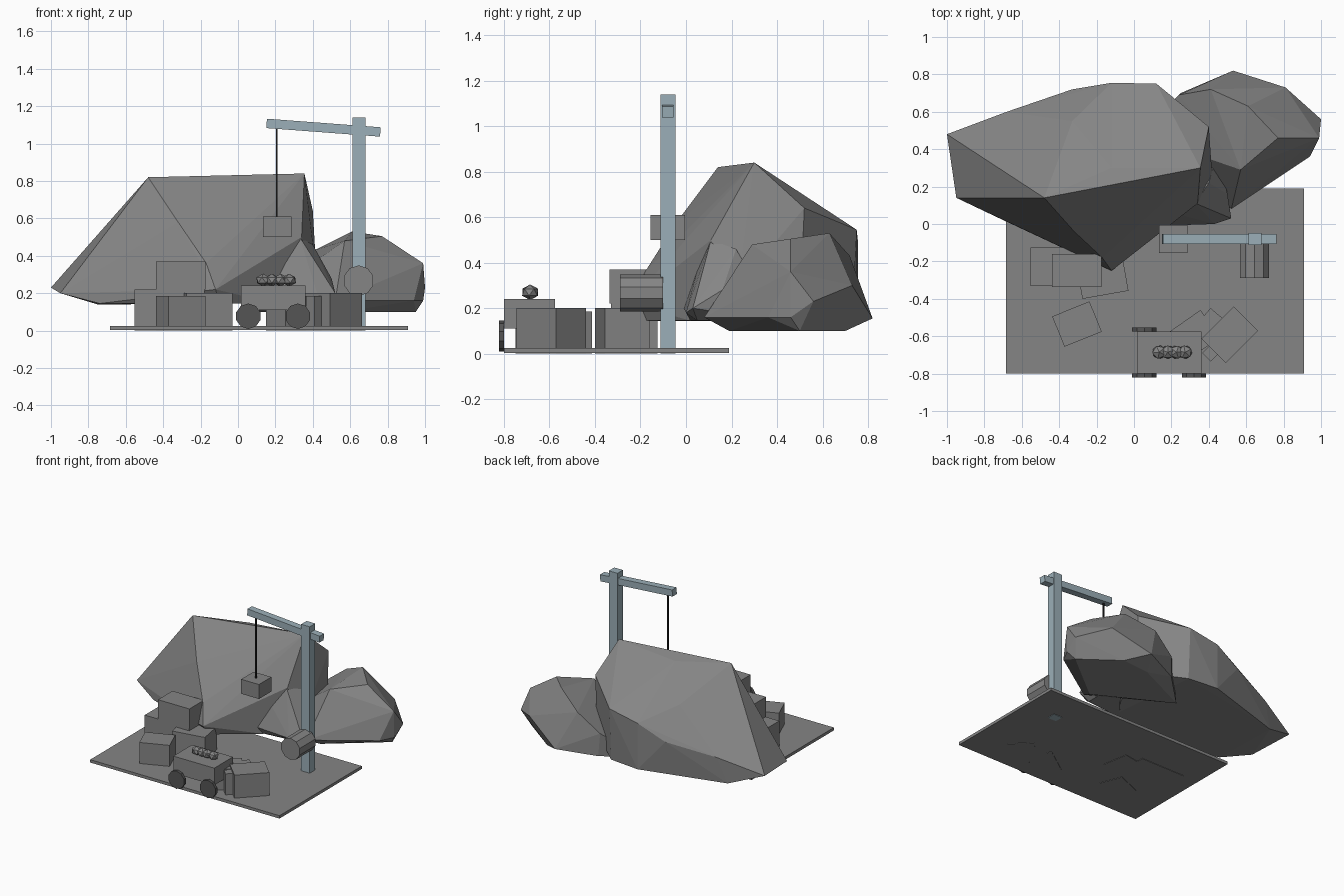
import bpy
import bmesh
import math
import random
from mathutils import Matrix, Vector

random.seed(4)
default_cube = bpy.data.objects.get("Cube")
if default_cube:
    bpy.data.objects.remove(default_cube, do_unlink=True)


def make_material(name, red, green, blue):
    material = bpy.data.materials.new(name)
    material.use_nodes = True
    colour = (red, green, blue, 1)
    material.diffuse_color = colour
    shader = material.node_tree.nodes["Principled BSDF"]
    shader.inputs["Base Color"].default_value = colour
    shader.inputs["Roughness"].default_value = 0.9
    return material


stone = make_material("stone grey", 0.235, 0.235, 0.235)
steel = make_material("blue grey steel", 0.33, 0.43, 0.48)
iron = make_material("dark iron", 0.09, 0.09, 0.09)
cable = make_material("black cable", 0.02, 0.02, 0.02)


def finish(name, mesh_builder, material):
    """Turn a bmesh into a flat-shaded object."""
    bmesh.ops.recalc_face_normals(mesh_builder, faces=mesh_builder.faces)
    mesh = bpy.data.meshes.new(name)
    mesh_builder.to_mesh(mesh)
    mesh_builder.free()
    mesh.materials.append(material)
    obj = bpy.data.objects.new(name, mesh)
    bpy.context.scene.collection.objects.link(obj)
    return obj


def box(name, centre, size, material=stone, turn=0, axis="Z"):
    builder = bmesh.new()
    matrix = (Matrix.Translation(centre)
              @ Matrix.Rotation(math.radians(turn), 4, axis)
              @ Matrix.Diagonal((*size, 1)))
    bmesh.ops.create_cube(builder, size=1, matrix=matrix)
    return finish(name, builder, material)


def drum(name, centre, radius, length, material, sides=10):
    """Cylinder lying along y."""
    builder = bmesh.new()
    matrix = Matrix.Translation(centre) @ Matrix.Rotation(math.pi / 2, 4, "X")
    bmesh.ops.create_cone(builder, cap_ends=True, segments=sides, radius1=radius,
                          radius2=radius, depth=length, matrix=matrix)
    return finish(name, builder, material)


def boulder(name, points, dents=()):
    """Faceted rock wrapped around corner points, some then pushed inwards."""
    builder = bmesh.new()
    corners = [builder.verts.new(point) for point in points]
    hull = bmesh.ops.convex_hull(builder, input=corners)
    for index, offset in dents:
        corners[index].co += Vector(offset)
    loose = [v for v in hull["geom_interior"] if isinstance(v, bmesh.types.BMVert)]
    bmesh.ops.delete(builder, geom=loose, context="VERTS")
    return finish(name, builder, stone)


# Ground slab
box("ground_slab", (0.1125, -0.305, 0.014), (1.595, 0.99, 0.022))

# Rock outcrops behind the yard, the large one with a dip in its ridge
boulder("large_rock", [
    (-0.12, 0.3, 0.87), (-0.48, 0.14, 0.82), (0.355, 0.3, 0.84),
    (0.4, 0.52, 0.64), (-0.33, 0.55, 0.62), (0.12, 0.75, 0.545),
    (-0.12, 0.755, 0.5), (-0.33, 0.72, 0.4), (-0.68, 0.6, 0.33),
    (-1, 0.48, 0.23), (-0.95, 0.14, 0.2), (-0.74, 0.04, 0.145),
    (-0.32, -0.04, 0.58), (-0.17, -0.18, 0.36), (-0.12, -0.25, 0.22),
    (-0.1, -0.2, 0.145), (0.34, 0.11, 0.5), (0.2, 0.02, 0.145),
    (0.42, 0.23, 0.3), (0.4, 0.5, 0.2), (0.12, 0.73, 0.15),
    (-0.12, 0.755, 0.15), (-0.75, 0.57, 0.14),
], dents=[(0, (0, 0, -0.07))])
boulder("rock_foot", [
    (0.12, -0.01, 0.2), (0.13, 0.08, 0.48), (0.33, 0.11, 0.5),
    (0.4, 0.22, 0.46), (0.44, 0.17, 0.35), (0.5, 0.16, 0.28),
    (0.52, 0.03, 0.2), (0.43, 0, 0.18), (0.45, 0.05, 0.145),
    (0.15, 0.02, 0.145), (0.45, 0.4, 0.145),
])
boulder("small_rock", [
    (0.61, 0.63, 0.53), (0.77, 0.46, 0.505), (0.57, 0.29, 0.48),
    (0.41, 0.72, 0.43), (0.24, 0.69, 0.3), (0.53, 0.82, 0.155),
    (0.81, 0.73, 0.3), (0.99, 0.46, 0.36), (1, 0.56, 0.23),
    (0.99, 0.46, 0.16), (0.94, 0.36, 0.16), (0.95, 0.5, 0.1),
    (0.52, 0.08, 0.16), (0.56, 0.19, 0.1), (0.45, 0.68, 0.1), (0.68, 0.7, 0.1),
    (0.25, 0.7, 0.13), (0.02, 0.48, 0.1),
])

# Crane: post, tilted beam, cable and hanging load
box("crane_post", (0.647, -0.08, 0.57), (0.072, 0.066, 1.14), steel)
box("crane_beam", (0.457, -0.08, 1.085), (0.61, 0.052, 0.05), steel, 4.3, "Y")
box("crane_cable", (0.208, -0.08, 0.85), (0.009, 0.009, 0.5), cable)
box("hanging_load", (0.21, -0.08, 0.555), (0.15, 0.15, 0.11))

# Winch drum in front of the post
drum("winch_drum", (0.645, -0.195, 0.267), 0.082, 0.19, stone)

# Crates: centre x, centre y, width, depth, top height, turn
crates = {
    "back_crate": (-0.367, -0.228, 0.375, 0.205, 0.22, 0),
    "angled_crate": (-0.17, -0.28, 0.25, 0.2, 0.2, 10),
    "front_crate": (-0.305, -0.535, 0.215, 0.175, 0.185, 22),
    "right_crate": (0.512, -0.592, 0.245, 0.185, 0.2, 45),
    "cart_side_crate": (0.305, -0.605, 0.25, 0.18, 0.185, 35),
    "low_crate": (0.415, -0.52, 0.1, 0.1, 0.185, -40),
    "corner_crate": (0.41, -0.69, 0.065, 0.065, 0.185, 45),
}
for name, (x, y, width, depth, top, turn) in crates.items():
    box(name, (x, y, top / 2), (width, depth, top), turn=turn)
box("top_crate", (-0.307, -0.248, 0.295), (0.265, 0.175, 0.15))

# Ore cart with four wheels
box("cart_body", (0.188, -0.688, 0.175), (0.345, 0.225, 0.13))
for side, x in (("right", 0.055), ("left", 0.32)):
    for end, y in (("front", -0.81), ("back", -0.565)):
        drum(f"{end}_{side}_wheel", (x, y, 0.077), 0.068, 0.022, iron)

# Ore lumps on the cart
for i in range(4):
    lump = bmesh.new()
    bmesh.ops.create_icosphere(lump, subdivisions=1, radius=0.036)
    spin = Matrix.Rotation(random.uniform(0, math.pi), 4, "Z")
    place = Matrix.Translation((0.135 + 0.046 * i, -0.685, 0.27))
    stretch = Matrix.Diagonal((1.15, 1.1, 0.95, 1))
    bmesh.ops.transform(lump, matrix=place @ stretch @ spin, verts=lump.verts)
    finish(f"ore_lump_{i + 1}", lump, stone)
